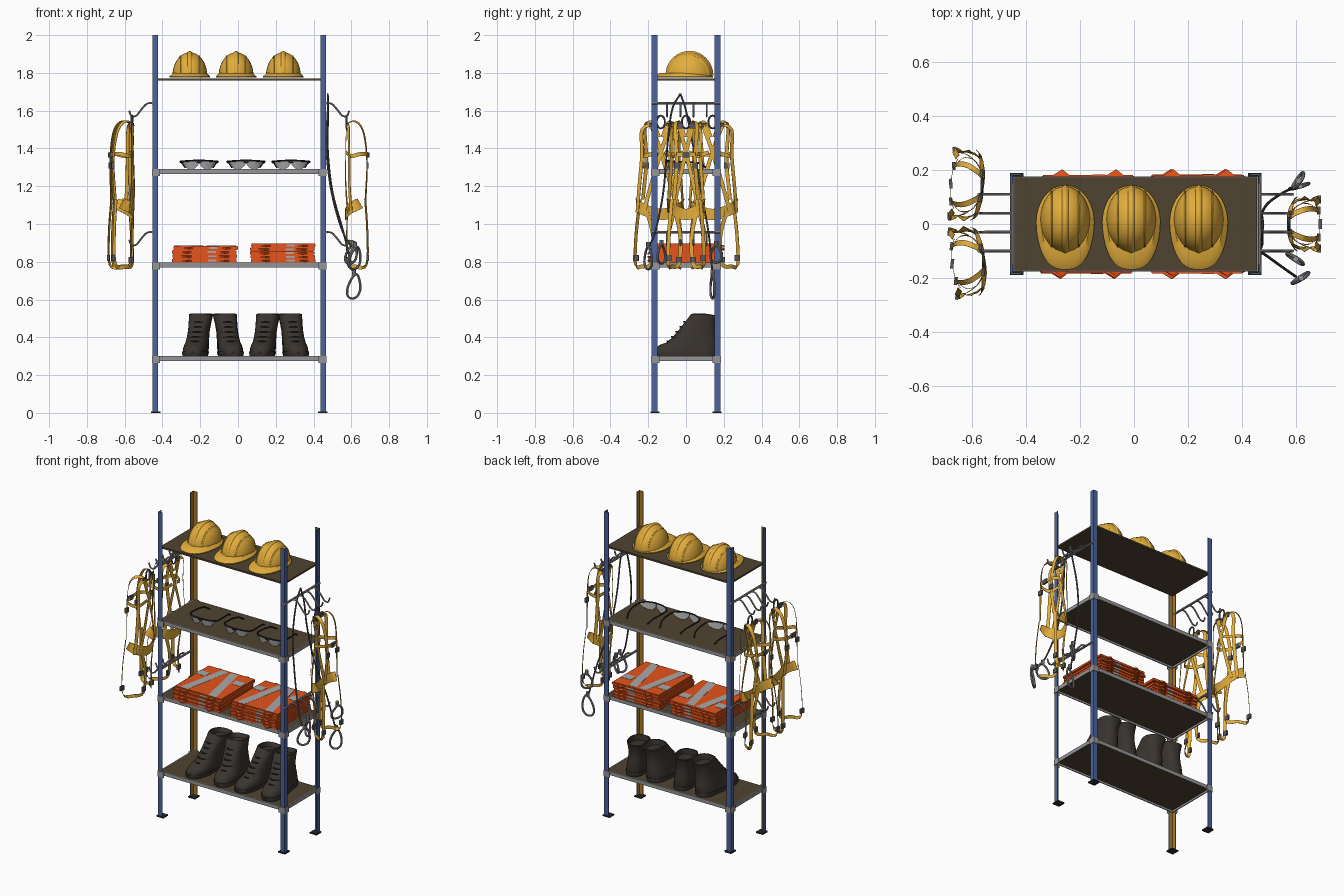
import bpy, bmesh, math, random
from mathutils import Vector as V, Matrix

if "Cube" in bpy.data.objects:
    bpy.data.objects.remove(bpy.data.objects["Cube"])
random.seed(4)

def material(name, c):
    m = bpy.data.materials.new(name)
    m.diffuse_color = (*c, 1)
    m.use_nodes = True
    m.node_tree.nodes["Principled BSDF"].inputs["Base Color"].default_value = m.diffuse_color
    return m

BLUE = material("post blue", (0.075, 0.125, 0.33))
OCHRE = material("post inside ochre", (0.4, 0.2, 0.025))
BOARD = material("shelf brown", (0.08, 0.057, 0.031))
STEEL = material("steel grey", (0.3, 0.3, 0.31))
YELLOW = material("safety yellow", (0.77, 0.42, 0.045))
ORANGE = material("vest orange", (0.87, 0.095, 0.012))
SILVER = material("reflective silver", (0.4, 0.4, 0.41))
BOOT = material("boot dark brown", (0.042, 0.034, 0.028))
DARK = material("dark plastic", (0.02, 0.02, 0.022))
GUN = material("gunmetal", (0.1, 0.1, 0.11))

def finish(name, bm, *mats, smooth=True):
    bmesh.ops.recalc_face_normals(bm, faces=bm.faces)
    me = bpy.data.meshes.new(name)
    bm.to_mesh(me)
    bm.free()
    for m in mats:
        me.materials.append(m)
    ob = bpy.data.objects.new(name, me)
    bpy.context.collection.objects.link(ob)
    if smooth:
        bpy.ops.object.select_all(action='DESELECT')
        ob.select_set(True)
        bpy.context.view_layer.objects.active = ob
        bpy.ops.object.shade_smooth_by_angle(angle=math.radians(40))
    return ob

def loft(bm, rings, loop=False):
    rows = [[bm.verts.new(p) for p in r] for r in rings]
    n = len(rows[0])
    for a, b in zip(rows, rows[1:] + (rows[:1] if loop else [])):
        for i in range(n):
            bm.faces.new((a[i], a[(i + 1) % n], b[(i + 1) % n], b[i]))
    if not loop:
        bm.faces.new(rows[0])
        bm.faces.new(rows[-1])

def box(bm, c, s, rz=0):
    bmesh.ops.create_cube(bm, size=1, matrix=Matrix.Translation(c) @ Matrix.Rotation(rz, 4, 'Z') @ Matrix.Diagonal((*s, 1)))

def spline(pts, k=5):
    p = [V(q) for q in pts]
    p = [2 * p[0] - p[1]] + p + [2 * p[-1] - p[-2]]
    out = []
    for a, b, c, d in zip(p, p[1:], p[2:], p[3:]):
        for j in range(k):
            t = j / k
            out.append(0.5 * (2*b + (c - a)*t + (2*a - 5*b + 4*c - d)*t*t + (3*b - a - 3*c + d)*t**3))
    return out + [p[-2]]

def tube(bm, pts, r, n=8, loop=False):
    rings = []
    side = None
    for i, p in enumerate(pts):
        nxt = pts[(i + 1) % len(pts)] if loop else pts[min(i + 1, len(pts) - 1)]
        t = (V(nxt) - V(pts[i - 1] if (i or loop) else p)).normalized()
        if side is None:
            side = t.orthogonal()
        side = (side - t * side.dot(t)).normalized()
        w = t.cross(side)
        rings.append([V(p) + r * (side * math.cos(6.2832*k/n) + w * math.sin(6.2832*k/n)) for k in range(n)])
    loft(bm, rings, loop)

def ellipse(rx, ry, y0=0, z=0, n=32, c=(0, 0, 0)):
    return [(c[0] + rx*math.cos(2*math.pi*i/n), c[1] + y0 + ry*math.sin(2*math.pi*i/n), c[2] + z) for i in range(n)]

CX, HX, HY = 0.0065, 0.46, 0.182

# Angle-section posts with ochre inner faces, and foot plates
for sx in (-1, 1):
    for sy in (-1, 1):
        x, y, f, t = CX + sx*HX, sy*HY, 0.031, 0.004
        L = [(0, 0), (f, 0), (f, t), (t, t), (t, f), (0, f)]
        bm = bmesh.new()
        loft(bm, [[(x - sx*a, y - sy*b, z) for a, b in L] for z in (0, 2)])
        bmesh.ops.recalc_face_normals(bm, faces=bm.faces)
        for fc in bm.faces:
            inner = fc.normal.x*sx < -0.5 or fc.normal.y*sy < -0.5
            fc.material_index = int(inner and fc.calc_area() > 0.02)
        finish("post", bm, BLUE, OCHRE, smooth=False)
        bm = bmesh.new()
        box(bm, (x - sx*0.018, y - sy*0.018, 0.004), (0.05, 0.05, 0.008))
        finish("foot_plate", bm, DARK, smooth=False)

# Shelves: boards, beams and corner brackets
for z in (0.30, 0.795, 1.29, 1.772):
    bm = bmesh.new()
    box(bm, (CX, 0, z - 0.006), (2*HX - 0.02, 2*HY - 0.02, 0.011))
    finish("shelf_board", bm, BOARD, smooth=False)
    if z < 1.5:
        bm = bmesh.new()
        for s in (-1, 1):
            box(bm, (CX, s*(HY - 0.008), z - 0.012), (2*HX - 0.012, 0.006, 0.024))
            box(bm, (CX + s*(HX - 0.008), 0, z - 0.012), (0.006, 2*HY - 0.012, 0.024))
            for q in (-1, 1):
                box(bm, (CX + s*(HX - 0.02), q*(HY + 0.001), z - 0.018), (0.042, 0.004, 0.038))
                box(bm, (CX + s*(HX + 0.001), q*(HY - 0.02), z - 0.018), (0.004, 0.042, 0.038))
        finish("shelf_beams", bm, STEEL, smooth=False)

# Side rails with S-shaped hooks
for s in (-1, 1):
    for z in (1.64, 0.957):
        bm = bmesh.new()
        tube(bm, [(CX + s*HX, -HY, z), (CX + s*HX, HY, z)], 0.007)
        for y in (0.11, 0.04, -0.03, -0.10):
            path = [(0, 0), (0.03, -0.004), (0.06, -0.036), (0.085, -0.066), (0.11, -0.068), (0.123, -0.04)]
            tube(bm, spline([(CX + s*(HX + a), y, z + b) for a, b in path], 4), 0.005)
        finish("hook_rail", bm, STEEL)

# Hard hats: shell, three ridges, brim with squarer front visor
for x in (-0.255, -0.01, 0.24):
    c = (x, 0, 1.773)
    bm = bmesh.new()
    for dx, rx, ry, h in ((0, 0.092, 0.122, 0.124), (0, 0.036, 0.127, 0.131), (-0.05, 0.014, 0.106, 0.108), (0.05, 0.014, 0.106, 0.108)):
        loft(bm, [ellipse(rx*math.cos(a), ry*math.cos(a), 0.018, 0.012 + h*math.sin(a), c=(x + dx, 0, 1.773))
                  for a in [i*math.pi/2/12 for i in range(12)] + [1.55]])
    def brim(k, z):
        out = []
        for px, py, pz in ellipse(1, 1, 0, z, 48):
            if py < 0:
                px, py = math.copysign(abs(px)**0.75, px) * (1 + 0.12*py), -abs(py)**0.8 * 1.25
            out.append((x + 0.108*k*px, 0.005 + 0.139*k*py, c[2] + pz))
        return out
    loft(bm, [brim(0.8, 0.006), brim(0.99, 0.002), brim(1, 0.008), brim(0.82, 0.026)])
    finish("hard_hat", bm, YELLOW)

# Safety glasses: wrap frame with open arms, and two lenses
for x in (-0.206, 0.042, 0.28):
    def wrap(d):
        a = abs(d)/0.1
        return V((x + d, -0.1 + 0.055*(1 - math.sqrt(max(0, 1 - a**2.4))), 1.336 - 0.006*a*a))
    bm = bmesh.new()
    arm = [(-0.098, 0.02, 1.328), (-0.088, 0.07, 1.322), (-0.074, 0.105, 1.3)]
    front = [wrap(0.1*math.sin(i*math.pi/24)) for i in range(-12, 13)]
    pts = [V((x + a, b, h)) for a, b, h in arm[::-1]] + front + [V((x - a, b, h)) for a, b, h in arm]
    tube(bm, pts, 0.005, 6)
    box(bm, (x, -0.1, 1.331), (0.026, 0.007, 0.014))
    finish("glasses_frame", bm, DARK)
    bm = bmesh.new()
    for s in (-1, 1):
        rings = []
        for d, low in ((0.006, 0.03), (0.018, 0.013), (0.034, 0), (0.05, 0), (0.068, 0.002), (0.082, 0.012), (0.096, 0.034)):
            p = wrap(s*d)
            b = V((p.x - s*0.006, p.y + 0.006, 1.291 + low))
            rings.append([p, p + V((0, 0.003, 0)), b + V((0, 0.003, 0)), b])
        loft(bm, rings)
    finish("glasses_lenses", bm, SILVER)

# Folded vest stacks with reflective bands
for x, n in ((-0.175, 4), (0.237, 5)):
    h = 0.088/4 if n == 4 else 0.1/5
    for i in range(n):
        j, k = random.uniform(-0.005, 0.005), random.uniform(-0.008, 0.008)
        z = 0.796 + h*(i + 0.5)
        bm = bmesh.new()
        box(bm, (x + j, k, z), (0.342, 0.355, h))
        bmesh.ops.bevel(bm, geom=list(bm.edges), offset=0.004, segments=2, affect='EDGES')
        # loose fabric corners
        for s in (-1, 1):
            for e in (-1, 1):
                px, py = x + j + s*0.1, k + e*0.17
                loft(bm, [[(px - 0.04, py, q), (px + 0.04, py, q), (px + 0.005, py + e*0.028, q - 0.003)]
                          for q in (z - 0.004, z + 0.004)])
        finish("folded_vest", bm, ORANGE)
        bm = bmesh.new()
        box(bm, (x + j + 0.04, k, z), (0.045, 0.357, 0.01))
        finish("vest_side_band", bm, SILVER, smooth=False)
    z = 0.796 + h*n
    bm = bmesh.new()
    for s in (-1, 1):
        loft(bm, [[(x + s*a, b, q) for a, b in ((0.075, -0.168), (0.13, -0.168), (0.06, 0.165), (0.008, 0.165))]
                  for q in (z - 0.002, z + 0.001)])
        box(bm, (x + s*0.13, 0.07, z), (0.07, 0.055, 0.003))
    finish("vest_top_stripes", bm, SILVER, smooth=False)

# Work boots: lofted upper, sole and laces
for x, lean in ((-0.225, 1), (-0.04, -1), (0.13, 1), (0.305, -1)):
    def place(px, py, pz):
        r = -0.1*lean
        return V((x + px*math.cos(r) - py*math.sin(r) + lean*0.09*pz, px*math.sin(r) + py*math.cos(r), 0.3 + pz))
    def ring(z, f, b, w, n=28):
        out = []
        for i in range(n):
            ca, sa = math.cos(2*math.pi*i/n), math.sin(2*math.pi*i/n)
            py = (f + b)/2 + (b - f)/2*math.copysign(abs(sa)**0.8, sa)
            waist = 1 - 0.13*math.exp(-((py - 0.04)/0.05)**2) if z < 0.06 else 1
            top = -0.012*max(0, sa) if z > 0.21 else 0
            out.append(place(w*waist*math.copysign(abs(ca)**0.75, ca), py, z + top))
        return out
    bm = bmesh.new()
    loft(bm, [ring(0, -0.165, 0.165, 0.066), ring(0.022, -0.172, 0.17, 0.07), ring(0.026, -0.17, 0.168, 0.07)])
    loft(bm, [ring(*a) for a in ((0.02, -0.166, 0.163, 0.066), (0.04, -0.163, 0.166, 0.067),
        (0.058, -0.145, 0.167, 0.064), (0.072, -0.105, 0.166, 0.06), (0.1, -0.072, 0.161, 0.057),
        (0.135, -0.042, 0.157, 0.056), (0.17, -0.014, 0.16, 0.058), (0.2, 0.01, 0.168, 0.061), (0.222, 0.026, 0.172, 0.063),
        (0.225, 0.036, 0.165, 0.056), (0.19, 0.04, 0.15, 0.05))])
    finish("work_boot", bm, BOOT)
    bm = bmesh.new()
    for py, pz in ((-0.098, 0.08), (-0.075, 0.103), (-0.052, 0.13), (-0.03, 0.156), (-0.01, 0.182)):
        tube(bm, spline([place(-0.036, py + 0.022, pz - 0.004), place(0, py - 0.002, pz), place(0.036, py + 0.022, pz - 0.004)]), 0.004, 6)
    finish("boot_laces", bm, DARK)

# Body harness: webbing ribbons, buckles and hanging ring
def harness(cx, cy, d, rot, wide):
    def world(u, v, z):
        u, v = u*0.95, v*wide
        return V((cx + d*(u*math.cos(rot) - v*math.sin(rot)), cy + u*math.sin(rot) + v*math.cos(rot), z))
    def strap(bm, pts, w=0.021):
        p = spline([world(*q) for q in pts], 4)
        rings = []
        for i, q in enumerate(p):
            t = (p[min(i + 1, len(p) - 1)] - p[max(i - 1, 0)]).normalized()
            n = V((q.x - cx, (q.y - cy)*0.3, max(0, q.z - 1.45)*0.6))
            n = (n - t*n.dot(t)).normalized()
            s = t.cross(n) * w/2
            rings.append([q - s - n*0.001, q + s - n*0.001, q + s + n*0.001, q - s + n*0.001])
        loft(bm, rings)
    bm, bk = bmesh.new(), bmesh.new()
    for s in (-1, 1):
        # shoulder and front straps
        strap(bm, [(-0.058, 0.01*s, 1.46), (-0.05, 0.04*s, 1.53), (0, 0.07*s, 1.54), (0.04, 0.075*s, 1.48),
                   (0.058, 0.065*s, 1.33), (0.05, 0.085*s, 1.13)])
        # outer side straps
        strap(bm, [(-0.055, 0.03*s, 1.53), (-0.045, 0.1*s, 1.5), (-0.042, 0.1*s, 1.37), (-0.04, 0.115*s, 1.2), (-0.03, 0.125*s, 1.06)])
        # crossed back straps
        strap(bm, [(-0.055, 0.05*s, 1.52), (-0.062, 0, 1.38), (-0.06, -0.055*s, 1.2), (-0.05, -0.09*s, 1.07)])
        # leg loops
        strap(bm, [(-0.052, 0.075*s, 1.07), (-0.055, 0.04*s, 0.93), (-0.052, 0.05*s, 0.79), (-0.01, 0.1*s, 0.775),
                   (0.055, 0.125*s, 0.785), (0.06, 0.12*s, 0.95), (0.048, 0.1*s, 1.13)])
        # side linking straps
        strap(bm, [(0.06, 0.065*s, 1.37), (0.02, 0.1*s, 1.37), (-0.03, 0.085*s, 1.36), (-0.061, 0.02*s, 1.38)])
        for u, v, z in ((0.06, 0.066, 1.31), (0.062, 0.122, 0.82), (-0.052, 0.05, 0.81), (-0.05, 0.045, 1.52)):
            box(bk, world(u, v*s, z), (0.012, 0.03, 0.03), rot)
    strap(bm, [(0.06, -0.065, 1.37), (0.066, 0, 1.365), (0.06, 0.065, 1.37)])
    # seat band
    strap(bm, [(0.02, -0.125, 1.11), (-0.04, -0.1, 1.08), (-0.063, 0, 1.05), (-0.04, 0.1, 1.08), (0.02, 0.125, 1.11)], 0.06)
    box(bk, world(0.066, 0, 1.365), (0.012, 0.036, 0.028), rot)
    # dorsal ring hanging from the hook
    o = world(-0.056, 0, 1.54)
    tube(bk, [o + V((0, 0.022*math.cos(i*math.pi/8), 0.034*math.sin(i*math.pi/8))) for i in range(16)], 0.005, 6, True)
    finish("harness_webbing", bm, YELLOW, smooth=False)
    finish("harness_buckles", bk, GUN)

harness(-0.617, 0.145, -1, 0.08, 1.0)
harness(-0.612, -0.14, -1, -0.12, 0.98)
harness(0.628, 0.0, 1, 0.0, 0.75)

# Lanyards hung on the right rail, ending in snap hooks
bm = bmesh.new()
for pts in ([(0.475, -0.03, 1.69), (0.475, -0.075, 1.6), (0.468, -0.1, 1.4), (0.495, -0.12, 1.17), (0.55, -0.16, 0.97), (0.6, -0.195, 0.88)],
            [(0.475, -0.03, 1.69), (0.478, 0.0, 1.6), (0.475, 0.04, 1.4), (0.5, 0.08, 1.17), (0.56, 0.12, 0.95), (0.61, 0.14, 0.74)]):
    tube(bm, spline(pts), 0.005)
finish("lanyard_rope", bm, GUN)
bm = bmesh.new()
for (x, y, z), a, h in (((0.615, 0.14, 0.67), 0.3, 0.065), ((0.62, -0.2, 0.82), 0.6, 0.06),
                        ((0.61, 0.16, 0.84), 1.0, 0.045), ((0.6, -0.13, 0.84), -0.6, 0.05)):
    ring = []
    for i in range(20):
        b = 2*math.pi*i/20
        q = (0.034 - 0.012*math.sin(b))*math.cos(b)
        ring.append(V((x + q*math.cos(a) + 0.01*math.sin(b), y + q*math.sin(a), z + h*math.sin(b))))
    tube(bm, ring, 0.0065, 8, True)
    tube(bm, [(x, y, z + h - 0.005), (x, y, z + h + 0.025)], 0.011)
finish("snap_hooks", bm, STEEL)
